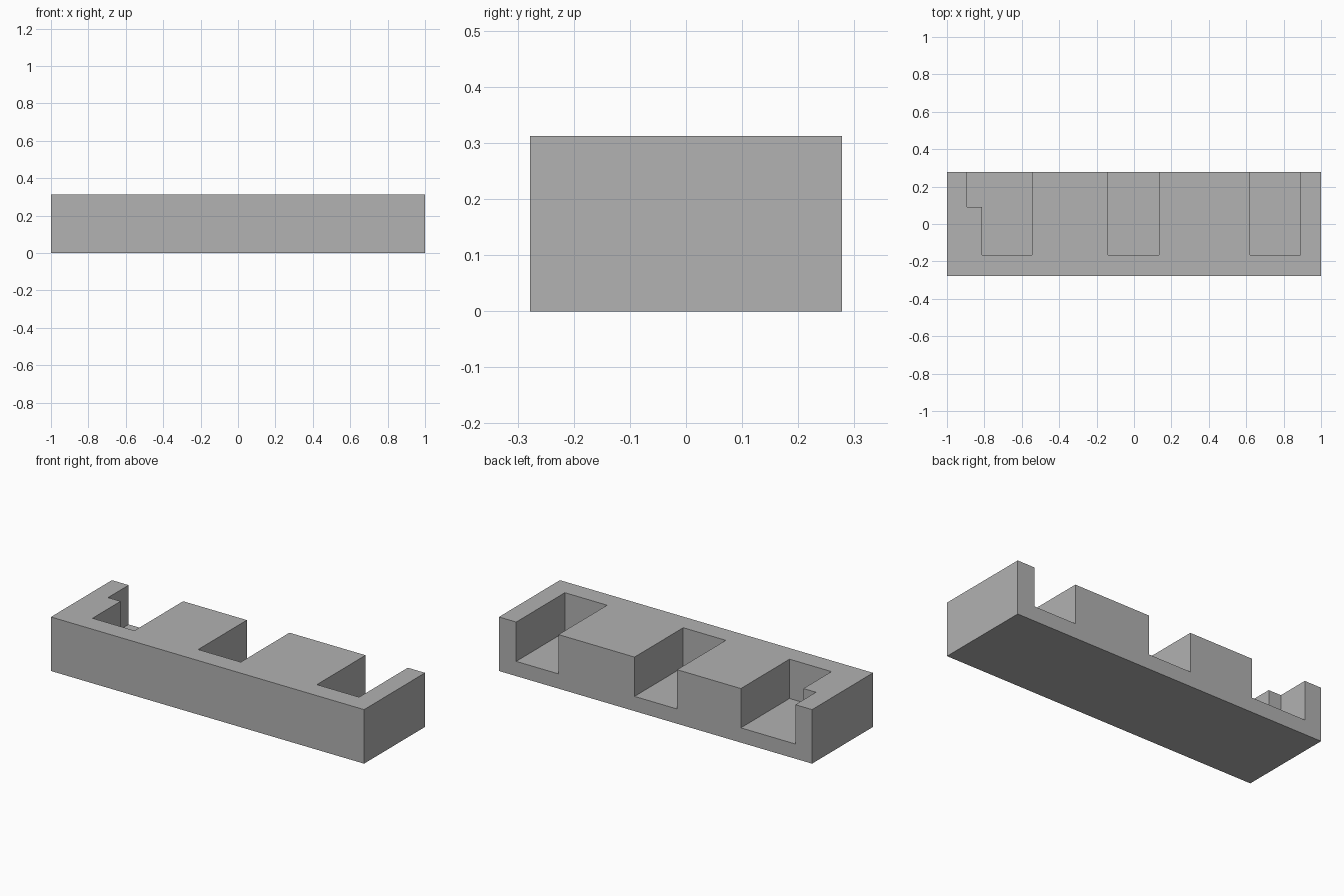
import bpy
import bmesh

if "Cube" in bpy.data.objects:
    bpy.data.objects.remove(bpy.data.objects["Cube"])

W, D, H = 1.0, 0.278, 0.312   # half width, half depth, height
FLOOR = 0.085                 # height of the pocket floors
BACK = -0.166                 # inner end of the pockets

grey = bpy.data.materials.new("grey")
grey.diffuse_color = (0.445, 0.445, 0.445, 1)
grey.use_nodes = True
grey.node_tree.nodes["Principled BSDF"].inputs["Base Color"].default_value = grey.diffuse_color


def prism(name, outline, z0, z1):
    """Upright solid from a counter-clockwise xy outline."""
    bm = bmesh.new()
    face = bm.faces.new([bm.verts.new((x, y, z0)) for x, y in outline])
    top = bmesh.ops.extrude_face_region(bm, geom=[face])["geom"]
    for v in top:
        if isinstance(v, bmesh.types.BMVert):
            v.co.z = z1
    bmesh.ops.recalc_face_normals(bm, faces=bm.faces)
    mesh = bpy.data.meshes.new(name)
    bm.to_mesh(mesh)
    bm.free()
    mesh.materials.append(grey)
    obj = bpy.data.objects.new(name, mesh)
    bpy.context.collection.objects.link(obj)
    return obj


# Solid block
block = prism("slotted_block", [(-W, -D), (W, -D), (W, D), (-W, D)], 0, H)

# Pockets open to the top and rear; the left one widens near the rear
rear = D + 0.1
pockets = [
    [(-0.813, BACK), (-0.545, BACK), (-0.545, rear),
     (-0.893, rear), (-0.893, 0.09), (-0.813, 0.09)],
    [(-0.138, BACK), (0.134, BACK), (0.134, rear), (-0.138, rear)],
    [(0.62, BACK), (0.89, BACK), (0.89, rear), (0.62, rear)],
]
for i, outline in enumerate(pockets):
    cutter = prism(f"pocket_cutter_{i + 1}", outline, FLOOR, H + 0.1)
    cutter.hide_render = True
    cutter.hide_set(True)
    cut = block.modifiers.new(f"pocket_{i + 1}", 'BOOLEAN')
    cut.operation = 'DIFFERENCE'
    cut.solver = 'EXACT'
    cut.object = cutter
